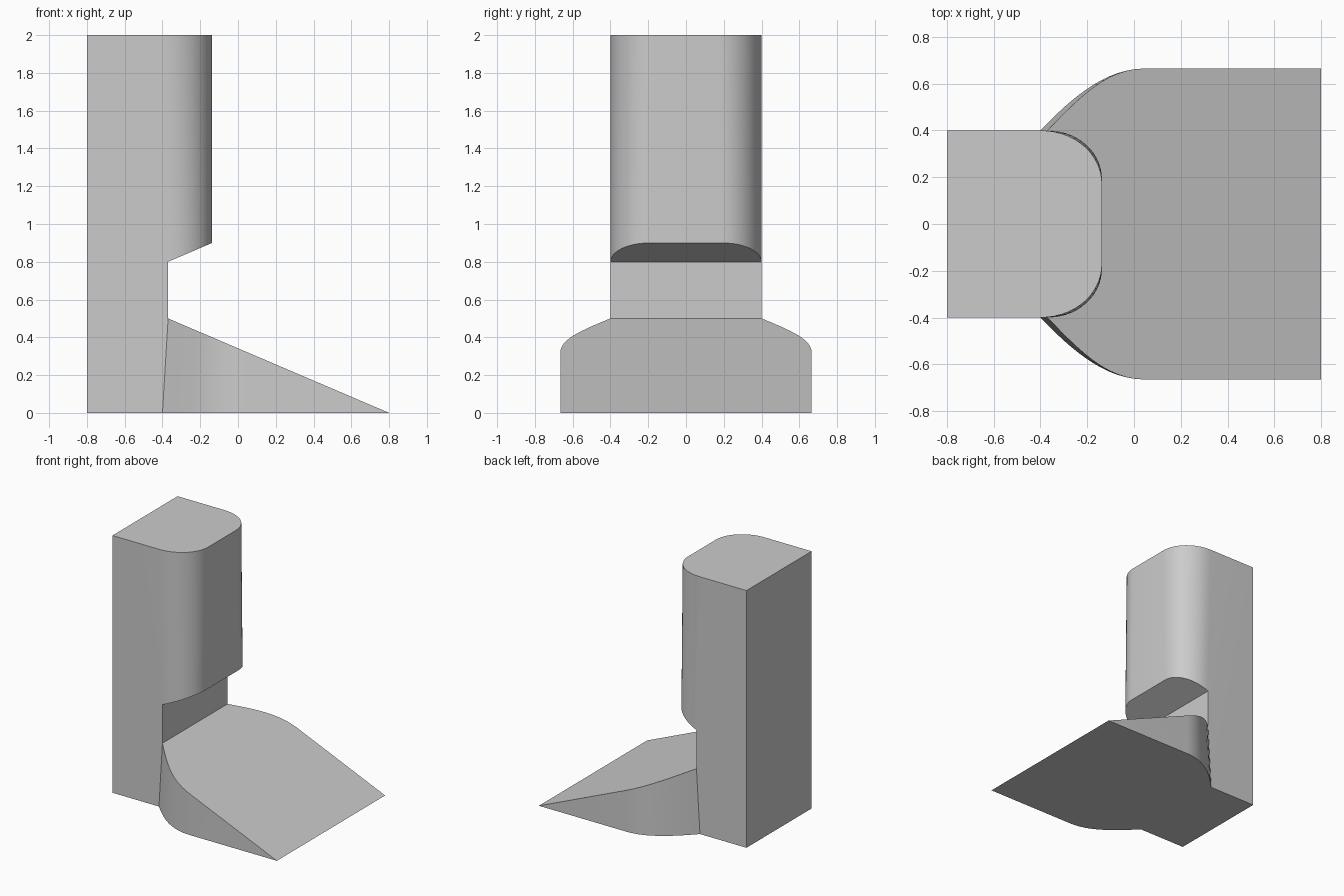
import bpy, bmesh
from math import radians

if "Cube" in bpy.data.objects:
    bpy.data.objects.remove(bpy.data.objects["Cube"])


def bezier(p0, p1, p2, p3, n=14):
    pts = []
    for i in range(n + 1):
        t = i / n
        u = 1 - t
        w = (u**3, 3*u*u*t, 3*u*t*t, t**3)
        pts.append(tuple(sum(k * p[a] for k, p in zip(w, (p0, p1, p2, p3))) for a in (0, 1)))
    return pts


def symmetric(half):
    """Outline from -y to +y, front in the middle."""
    return [(x, -y) for x, y in half] + half[::-1]


def column_outline(x0, flat):
    k = 0.56
    front = -0.137
    return symmetric(bezier((x0, 0.4), (x0 + k*(front - x0), 0.4),
                            (front, flat + k*(0.4 - flat)), (front, flat)))


def foot_outline(x0):
    side = bezier((x0, 0.4), (x0 + 0.165, 0.575), (-0.1, 0.665), (0.05, 0.665))
    return symmetric(side + [(0.8, 0.665)])


bm = bmesh.new()


def verts(outline, height):
    return [bm.verts.new((x, y, height(x))) for x, y in outline]


def loft(a, b):
    for i in range(len(a) - 1):
        bm.faces.new((a[i], a[i+1], b[i+1], b[i]))


# Outlines from top to bottom
col_top = verts(column_outline(-0.40, 0.17), lambda x: 2.0)
col_low = verts(column_outline(-0.37, 0.19), lambda x: 0.8 + 0.1 * (x + 0.37) / 0.233)
foot_top = verts(foot_outline(-0.37), lambda x: 0.5 * (0.8 - x) / 1.17)
foot_low = verts(foot_outline(-0.40), lambda x: 0.0)
back = {(s, z): bm.verts.new((-0.8, 0.4 * s, z)) for s in (-1, 1) for z in (0, 2)}

# Rounded column front and flared foot sides
loft(col_low, col_top)
loft(foot_low, foot_top)

# Top, slanted underside, sloping foot and base
bm.faces.new(col_top + [back[1, 2], back[-1, 2]])
bm.faces.new(col_low)
bm.faces.new(foot_top)
bm.faces.new(foot_low + [back[1, 0], back[-1, 0]])

# Notch wall, back and flat column sides
bm.faces.new((col_low[0], col_low[-1], foot_top[-1], foot_top[0]))
bm.faces.new((back[-1, 0], back[1, 0], back[1, 2], back[-1, 2]))
for s, i in ((-1, 0), (1, -1)):
    bm.faces.new((back[s, 0], foot_low[i], foot_top[i], col_low[i], col_top[i], back[s, 2]))

bmesh.ops.remove_doubles(bm, verts=bm.verts[:], dist=1e-5)
bmesh.ops.recalc_face_normals(bm, faces=bm.faces[:])
mesh = bpy.data.meshes.new("pillar_with_wedge_foot")
bm.to_mesh(mesh)
bm.free()

obj = bpy.data.objects.new("pillar_with_wedge_foot", mesh)
bpy.context.collection.objects.link(obj)
bpy.context.view_layer.objects.active = obj
obj.select_set(True)
bpy.ops.object.shade_smooth_by_angle(angle=radians(20))
